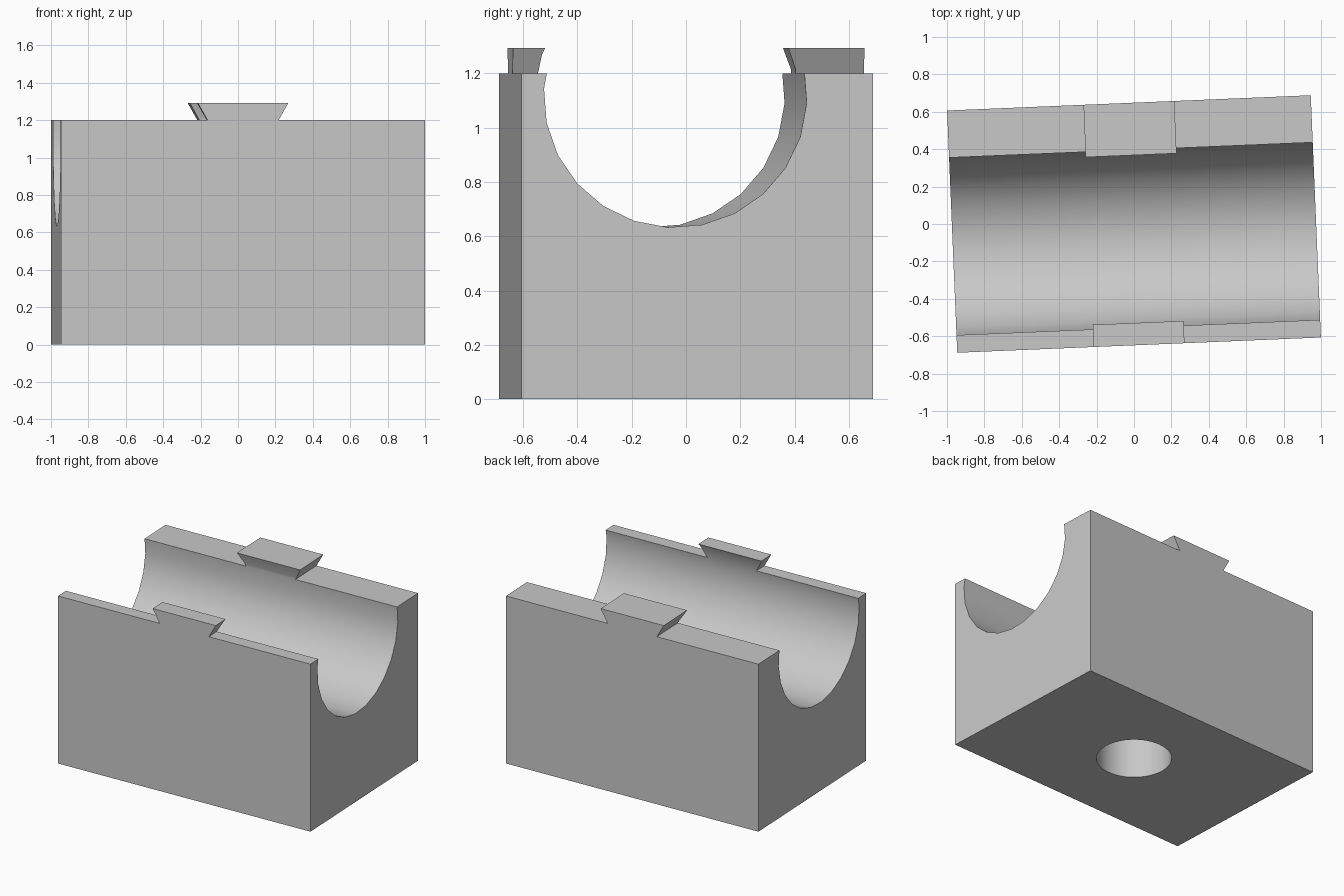
import bpy, bmesh, math
from mathutils import Matrix, Vector

if "Cube" in bpy.data.objects:
    bpy.data.objects.remove(bpy.data.objects["Cube"])

L, W, H = 1.946, 1.296, 1.2          # block size
TAB_TOP = 1.293                      # top of the dovetail tabs
TURN = Matrix.Rotation(math.radians(2.4), 4, 'Z')

grey = bpy.data.materials.new("light_grey")
grey.diffuse_color = (0.58, 0.58, 0.58, 1)
grey.use_nodes = True
grey.node_tree.nodes["Principled BSDF"].inputs["Base Color"].default_value = grey.diffuse_color


def prism(name, outline, sweep):
    """Close an outline of points and sweep it along a vector."""
    bm = bmesh.new()
    face = bm.faces.new([bm.verts.new(p) for p in outline])
    new = bmesh.ops.extrude_face_region(bm, geom=[face])["geom"]
    bmesh.ops.translate(bm, vec=Vector(sweep),
                        verts=[v for v in new if isinstance(v, bmesh.types.BMVert)])
    bmesh.ops.recalc_face_normals(bm, faces=bm.faces)
    mesh = bpy.data.meshes.new(name)
    bm.to_mesh(mesh)
    bm.free()
    mesh.materials.append(grey)
    obj = bpy.data.objects.new(name, mesh)
    bpy.context.collection.objects.link(obj)
    obj.matrix_world = TURN
    return obj


def ring(n, radius, start=0.0):
    return [(radius * math.cos(math.radians(start + 360 * i / n)),
             radius * math.sin(math.radians(start + 360 * i / n))) for i in range(n)]


# Block with a dovetail ridge on top, swept from front to back
half = [(L / 2, 0), (L / 2, H), (0.19, H), (0.243, TAB_TOP)]
side = half + [(-x, z) for x, z in reversed(half)]
block = prism("cradle_block", [(x, -W / 2, z) for x, z in side], (0, W, 0))

# Lengthwise trough, which also splits the ridge into two tabs
trough = prism("trough_cutter",
               [(-1.2, -0.08 + y, 1.117 + z) for y, z in ring(24, 0.485, -3.2)],
               (2.4, 0, 0))

# Blind round hole in the underside
hole = prism("hole_cutter", [(x, y, -0.2) for x, y in ring(48, 0.243)], (0, 0, 0.65))

for cutter in (trough, hole):
    mod = block.modifiers.new(cutter.name, 'BOOLEAN')
    mod.operation = 'DIFFERENCE'
    mod.solver = 'EXACT'
    mod.object = cutter
    cutter.hide_render = True

# Apply the cuts, then smooth the curved walls only
bpy.context.view_layer.update()
cut = bpy.data.meshes.new_from_object(
    block.evaluated_get(bpy.context.evaluated_depsgraph_get()))
block.modifiers.clear()
block.data = cut
for cutter in (trough, hole):
    bpy.data.objects.remove(cutter)
bpy.ops.object.select_all(action='DESELECT')
block.select_set(True)
bpy.context.view_layer.objects.active = block
bpy.ops.object.shade_smooth_by_angle(angle=math.radians(25))
